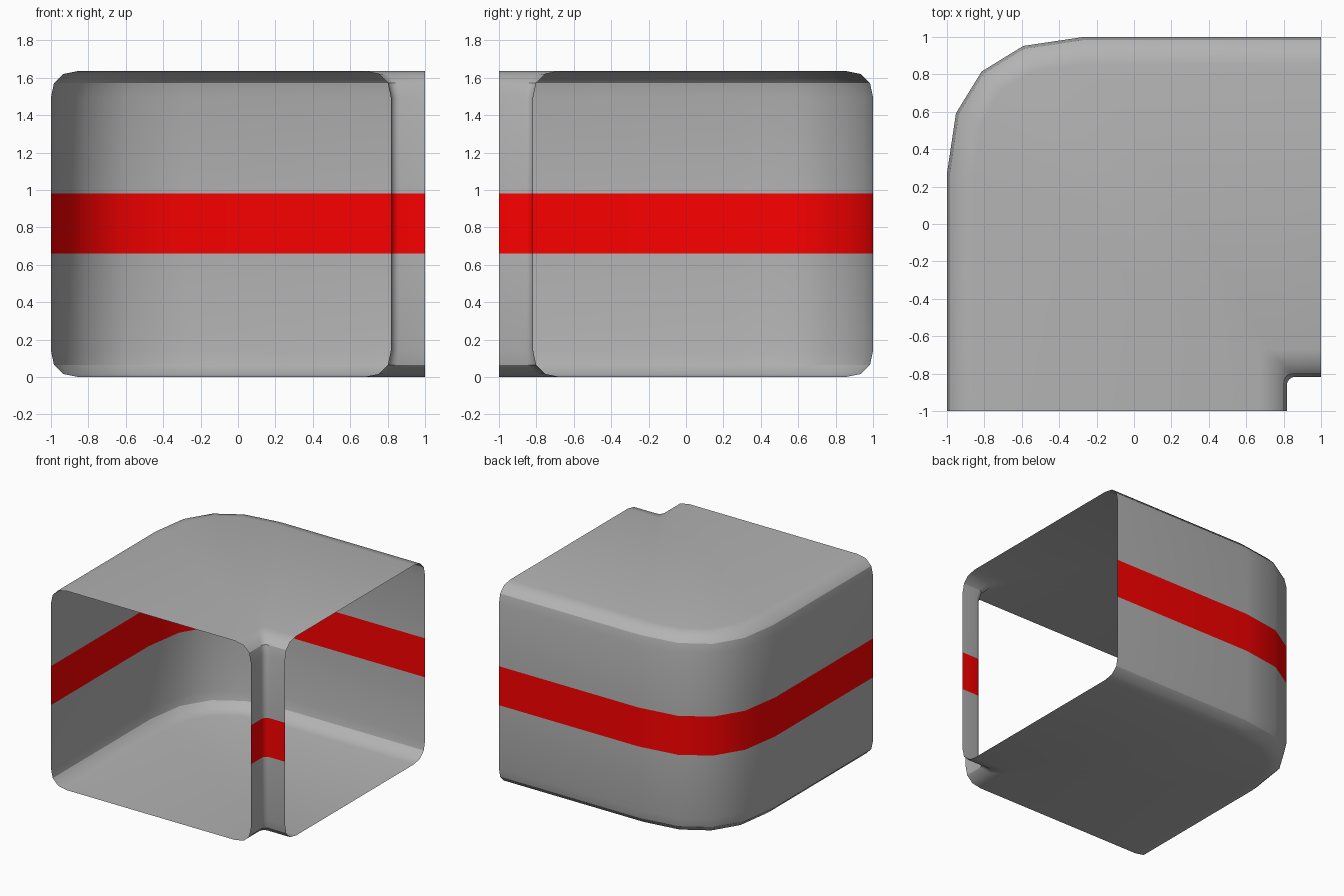
import bpy, bmesh
from math import cos, sin, radians

if "Cube" in bpy.data.objects:
    bpy.data.objects.remove(bpy.data.objects["Cube"])

H = 1.636                      # tunnel height
BAND_LOW, BAND_HIGH = 0.66, 0.98
BEND = [(-1, 0.27), (-0.952, 0.592), (-0.815, 0.815), (-0.592, 0.952), (-0.27, 1)]
CORNER = [(0, 0.14), (0.016, 0.065), (0.065, 0.016), (0.145, 0)]   # inset, height
CREASE = CORNER[1][0]          # inset of the hard edge between wall and floor/roof
PILLAR_C, PILLAR_R = 0.863, 0.046


def plan_path(side, inset):
    """Plan line of the outer or inner wall, inset into the tunnel."""
    pts = []
    for i, (x, y) in enumerate(BEND):
        a = radians(22.5 * i)
        if side == "outer":
            pts.append((x + inset * cos(a), y - inset * sin(a)))
        else:
            c = PILLAR_C - inset
            pts.append((c - PILLAR_R * cos(a), -c + PILLAR_R * sin(a)))
    return [(pts[0][0], -1)] + pts + [(1, pts[-1][1])]


def sweep(name, profile, mat):
    """Sweep a profile of (side, inset, z) points round the bend."""
    bm = bmesh.new()
    rows = [[bm.verts.new((x, y, z)) for x, y in plan_path(side, d)]
            for side, d, z in profile]
    for a, b in zip(rows, rows[1:]):
        for i in range(len(a) - 1):
            bm.faces.new((a[i], a[i + 1], b[i + 1], b[i])).smooth = True
    for row, (side, d, z) in zip(rows, profile):
        if d == CREASE:
            for a, b in zip(row, row[1:]):
                bm.edges.get((a, b)).smooth = False
    me = bpy.data.meshes.new(name)
    bm.to_mesh(me)
    bm.free()
    me.materials.append(mat)
    ob = bpy.data.objects.new(name, me)
    bpy.context.collection.objects.link(ob)


def colour(name, rgb):
    mat = bpy.data.materials.new(name)
    mat.diffuse_color = (*rgb, 1)
    mat.use_nodes = True
    mat.node_tree.nodes["Principled BSDF"].inputs["Base Color"].default_value = mat.diffuse_color
    return mat


grey = colour("wall_grey", (0.45, 0.45, 0.45))
red = colour("stripe_red", (0.97, 0, 0))

# Floor with the lower walls
sweep("floor_and_lower_walls",
      [("outer", 0, BAND_LOW)] + [("outer", d, z) for d, z in CORNER]
      + [("inner", d, z) for d, z in reversed(CORNER)] + [("inner", 0, BAND_LOW)], grey)

# Roof with the upper walls
sweep("roof_and_upper_walls",
      [("inner", 0, BAND_HIGH)] + [("inner", d, H - z) for d, z in CORNER]
      + [("outer", d, H - z) for d, z in reversed(CORNER)] + [("outer", 0, BAND_HIGH)], grey)

# Red stripes on both walls
sweep("outer_stripe", [("outer", 0, BAND_HIGH), ("outer", 0, BAND_LOW)], red)
sweep("inner_stripe", [("inner", 0, BAND_LOW), ("inner", 0, BAND_HIGH)], red)
